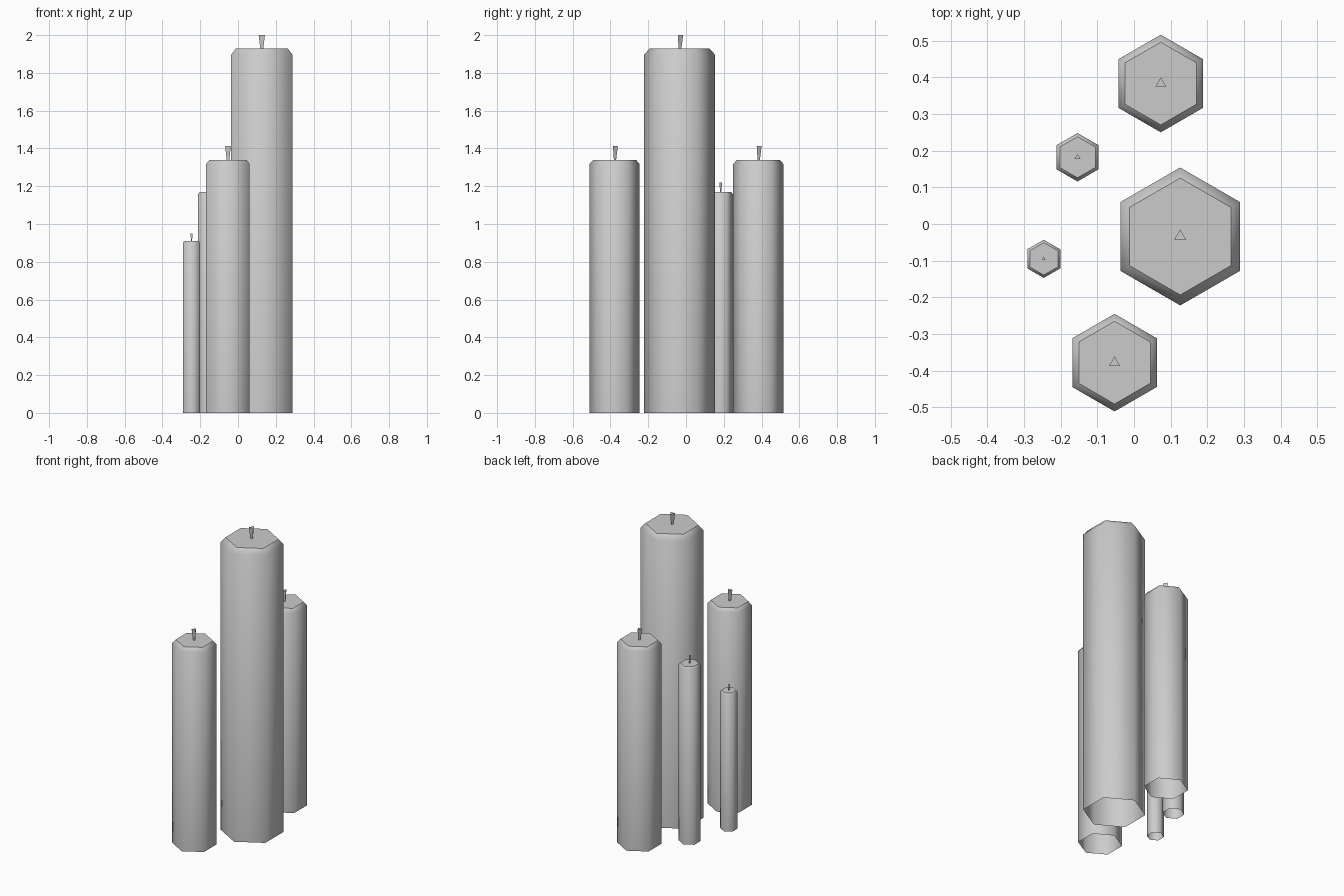
import bpy, bmesh, math

if "Cube" in bpy.data.objects:
    bpy.data.objects.remove(bpy.data.objects["Cube"])


def stack(name, x, y, sides, rings, cap_bottom, smooth):
    """Vertical prism through (radius, z) rings, with a vertex towards +y."""
    bm = bmesh.new()
    loops = []
    for r, z in rings:
        loops.append([bm.verts.new((r * math.cos(math.pi / 2 + math.tau * i / sides),
                                    r * math.sin(math.pi / 2 + math.tau * i / sides), z))
                      for i in range(sides)])
    for a, b in zip(loops, loops[1:]):
        for i in range(sides):
            j = (i + 1) % sides
            f = bm.faces.new((a[i], a[j], b[j], b[i]))
            f.smooth = smooth
    cap = bm.faces.new(loops[-1])
    for e in cap.edges:
        e.smooth = False
    if cap_bottom:
        bm.faces.new(loops[0][::-1])
    me = bpy.data.meshes.new(name)
    bm.to_mesh(me)
    bm.free()
    ob = bpy.data.objects.new(name, me)
    ob.location = (x, y, 0)
    bpy.context.collection.objects.link(ob)
    return ob


# name, x, y, radius, wax height, wick tip height, wick radius
candles = [
    ("large", 0.126, -0.034, 0.188, 1.928, 2.0, 0.019),
    ("back_medium", 0.073, 0.383, 0.133, 1.34, 1.412, 0.017),
    ("front_medium", -0.053, -0.378, 0.133, 1.34, 1.412, 0.017),
    ("small", -0.154, 0.182, 0.066, 1.17, 1.22, 0.009),
    ("tiny", -0.246, -0.095, 0.052, 0.91, 0.95, 0.0065),
]

for name, x, y, r, h, tip, wr in candles:
    # Hexagonal wax body, chamfered at the top and open underneath
    stack(name + "_candle", x, y, 6,
          [(r, 0), (r, h - 0.17 * r), (r * 0.847, h)], False, True)
    # Three-sided wick flaring upwards
    stack(name + "_wick", x, y, 3, [(wr * 0.45, h - 0.005), (wr, tip)], True, False)
